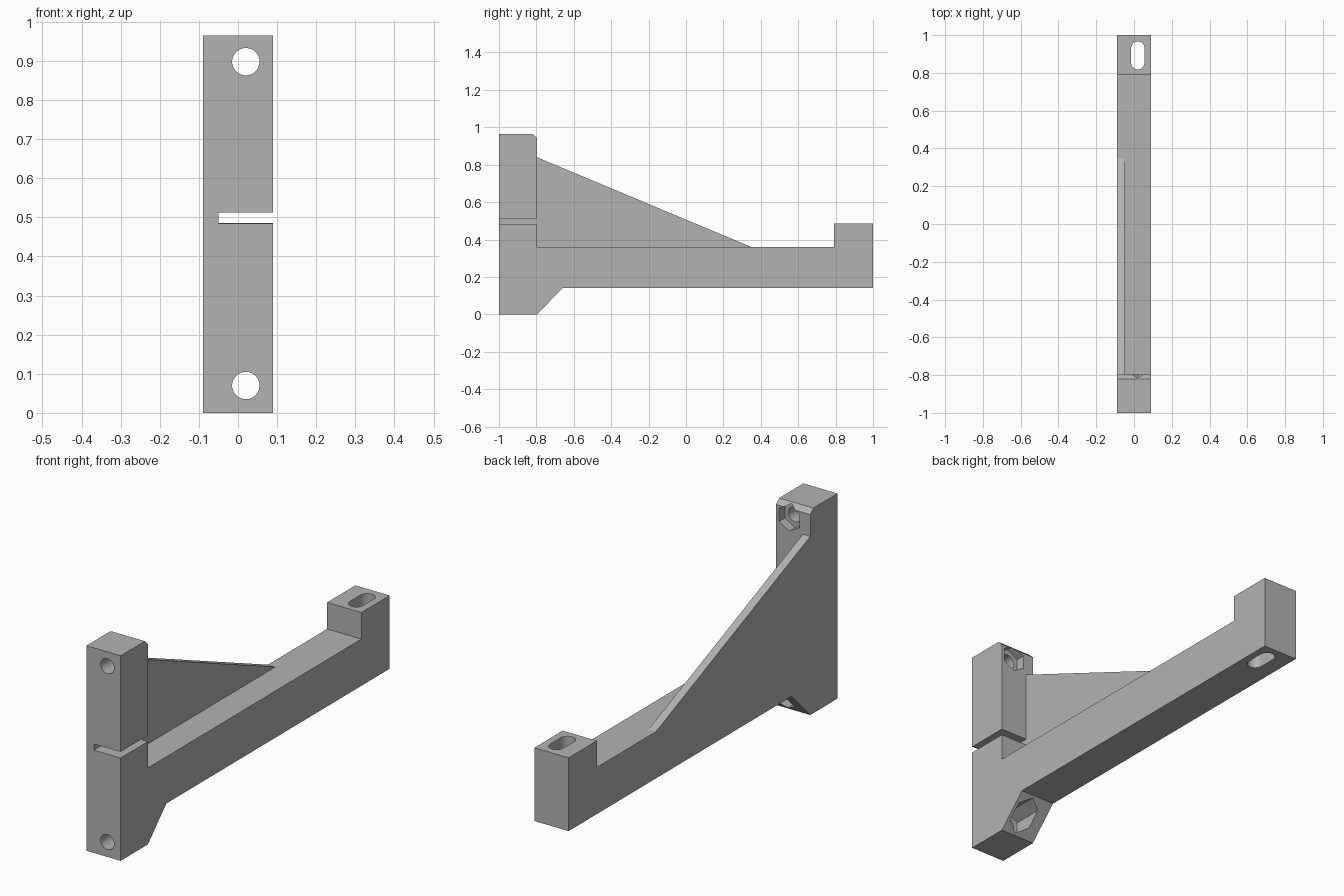
import bpy, bmesh, math
from mathutils import Vector

cube = bpy.data.objects.get("Cube")
if cube:
    bpy.data.objects.remove(cube, do_unlink=True)

grey = bpy.data.materials.new("plain grey")
grey.use_nodes = True
colour = (0.45, 0.45, 0.45, 1)
grey.diffuse_color = colour
grey.node_tree.nodes["Principled BSDF"].inputs["Base Color"].default_value = colour


def prism(name, points, direction):
    """Sweep a closed outline along a vector into a solid."""
    bm = bmesh.new()
    base = bm.faces.new([bm.verts.new(p) for p in points])
    swept = bmesh.ops.extrude_face_region(bm, geom=[base], use_keep_orig=True)
    moved = [v for v in swept["geom"] if isinstance(v, bmesh.types.BMVert)]
    bmesh.ops.translate(bm, verts=moved, vec=Vector(direction))
    bmesh.ops.recalc_face_normals(bm, faces=bm.faces)
    mesh = bpy.data.meshes.new(name)
    bm.to_mesh(mesh)
    bm.free()
    mesh.materials.append(grey)
    obj = bpy.data.objects.new(name, mesh)
    bpy.context.collection.objects.link(obj)
    return obj


def side_prism(name, outline, x0, x1):
    return prism(name, [(x0, y, z) for y, z in outline], (x1 - x0, 0, 0))


def bore(name, z, radius, sides, y0, y1):
    """Round or hexagonal bore running front to back, one corner at the top."""
    ring = [math.tau * i / sides for i in range(sides)]
    pts = [(HOLE_X + radius * math.sin(a), y0, z + radius * math.cos(a)) for a in ring]
    return prism(name, pts, (0, y1 - y0, 0))


HALF, HOLE_X, WEB_X = 0.089, 0.02, -0.05
TOP, PLATE_Y, BEAM_Z = 0.965, -0.797, 0.36

# Whole side outline: mounting plate, gusset, arm and raised end
bracket = side_prism("bracket", [
    (-1, 0), (PLATE_Y, 0), (-0.66, 0.14), (1, 0.14), (1, 0.485), (0.79, 0.485),
    (0.79, BEAM_Z), (0.35, BEAM_Z), (PLATE_Y, 0.84), (PLATE_Y, 0.943),
    (-0.82, TOP), (-1, TOP)], -HALF, HALF)

# Clearance that leaves the gusset as a thin web on one side
cutters = [side_prism("gusset_clearance", [
    (PLATE_Y, BEAM_Z), (0.6, BEAM_Z), (0.6, 0.9), (PLATE_Y, 0.9)], WEB_X, 0.2)]

# Slit through the mounting plate
cutters.append(side_prism("plate_slit", [
    (-1.1, 0.484), (-0.79, 0.484), (-0.79, 0.513), (-1.1, 0.513)], WEB_X, 0.2))

# Screw holes with hexagonal nut pockets behind
for end, z in (("lower", 0.07), ("upper", 0.898)):
    cutters.append(bore(end + "_screw_hole", z, 0.035, 48, -1.1, -0.6))
    cutters.append(bore(end + "_nut_pocket", z, 0.062, 6, -0.84, -0.6))

# Rounded slot through the raised end
slot = []
for centre, start in ((0.932, 0), (0.853, math.pi)):
    for i in range(25):
        a = start + math.pi * i / 24
        slot.append((HOLE_X + 0.035 * math.cos(a), centre + 0.035 * math.sin(a), 0))
cutters.append(prism("end_slot", slot, (0, 0, 0.7)))

# Cut everything out and discard the cutters
bpy.context.view_layer.objects.active = bracket
for cutter in cutters:
    cutter.hide_render = True
    mod = bracket.modifiers.new(cutter.name, "BOOLEAN")
    mod.operation, mod.solver, mod.object = "DIFFERENCE", "EXACT", cutter
    bpy.ops.object.modifier_apply(modifier=mod.name)
for cutter in cutters:
    bpy.data.objects.remove(cutter, do_unlink=True)

# Smooth bores, crisp edges
bpy.ops.object.select_all(action="DESELECT")
bracket.select_set(True)
bpy.ops.object.shade_smooth_by_angle(angle=math.radians(20))
